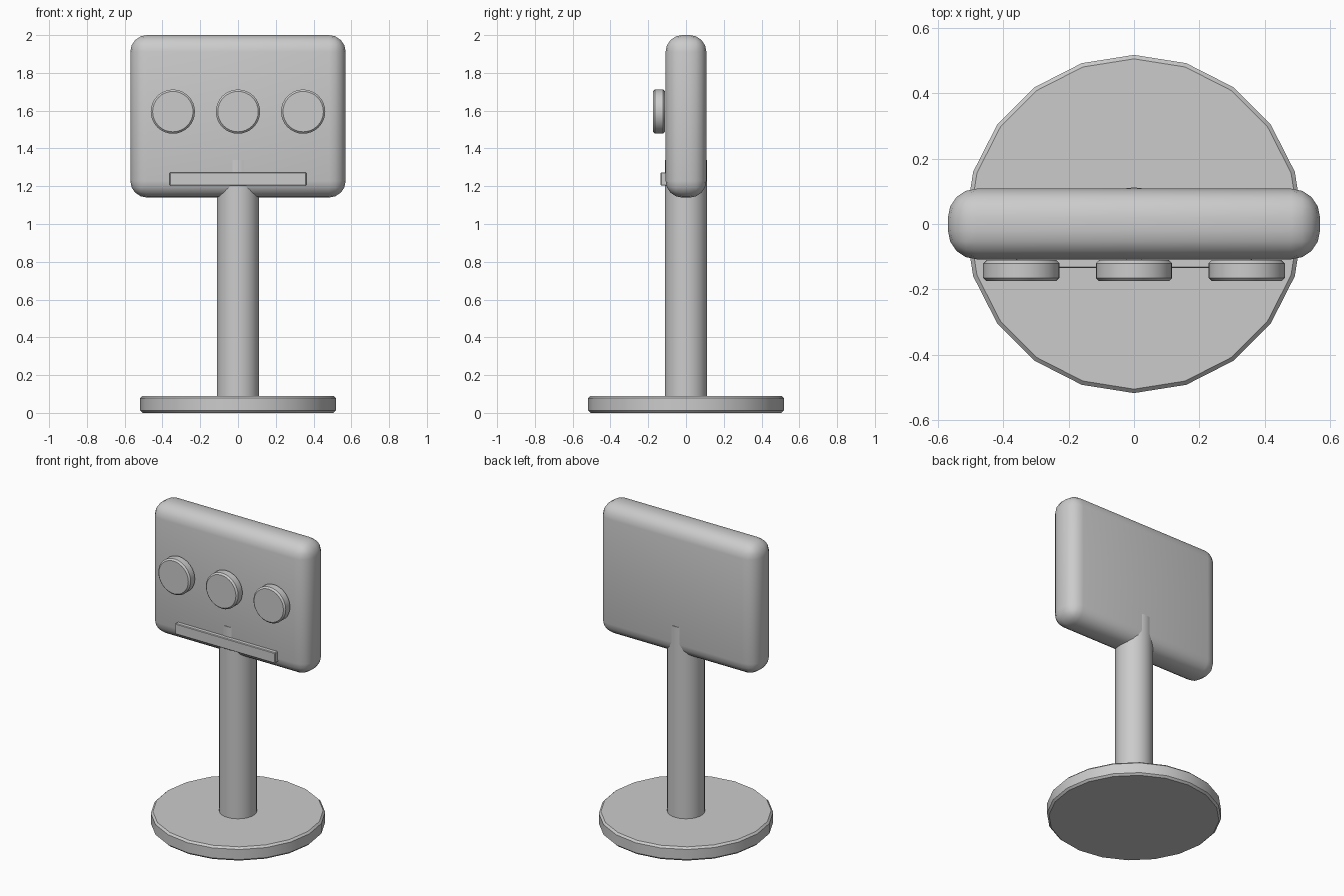
import bpy
import math

cube = bpy.data.objects.get("Cube")
if cube:
    bpy.data.objects.remove(cube, do_unlink=True)

grey = bpy.data.materials.new("light grey")
grey.use_nodes = True
GREY = (0.6, 0.6, 0.6, 1)
grey.diffuse_color = GREY
grey.node_tree.nodes["Principled BSDF"].inputs["Base Color"].default_value = GREY


def finish(name, bevel, segments, angle):
    """Name the active object, colour it, round its edges and shade it."""
    ob = bpy.context.object
    ob.name = name
    ob.data.materials.append(grey)
    bpy.ops.object.transform_apply(location=False, rotation=True, scale=True)
    if bevel:
        mod = ob.modifiers.new("Rounded edges", "BEVEL")
        mod.width = bevel
        mod.segments = segments
        mod.limit_method = "ANGLE"
        mod.angle_limit = math.radians(40)
        bpy.ops.object.modifier_apply(modifier=mod.name)
    bpy.ops.object.shade_smooth_by_angle(angle=math.radians(angle))
    return ob


def box(name, centre, size, bevel, segments, angle=35):
    bpy.ops.mesh.primitive_cube_add(size=1, location=centre)
    bpy.context.object.scale = size
    return finish(name, bevel, segments, angle)


def disc(name, centre, radius, depth, sides, bevel=0, tilt=0):
    bpy.ops.mesh.primitive_cylinder_add(
        vertices=sides, radius=radius, depth=depth,
        location=centre, rotation=(tilt, 0, 0))
    return finish(name, bevel, 1, 30)


# Stand
disc("base", (0, 0, 0.045), 0.518, 0.09, 20, bevel=0.012)
disc("pole", (0, 0, 0.705), 0.112, 1.27, 32)

# Rounded panel on top of the pole
box("panel", (0, 0, 1.57), (1.14, 0.216, 0.86), 0.088, 4)

# Row of round buttons
for side, x in (("right", -0.345), ("middle", 0), ("left", 0.345)):
    disc(side + "_button", (x, -0.143, 1.595), 0.117, 0.064, 32,
         bevel=0.01, tilt=math.pi / 2)

# Long bar under the buttons
box("front_bar", (0, -0.11, 1.238), (0.724, 0.05, 0.07), 0.004, 1)
